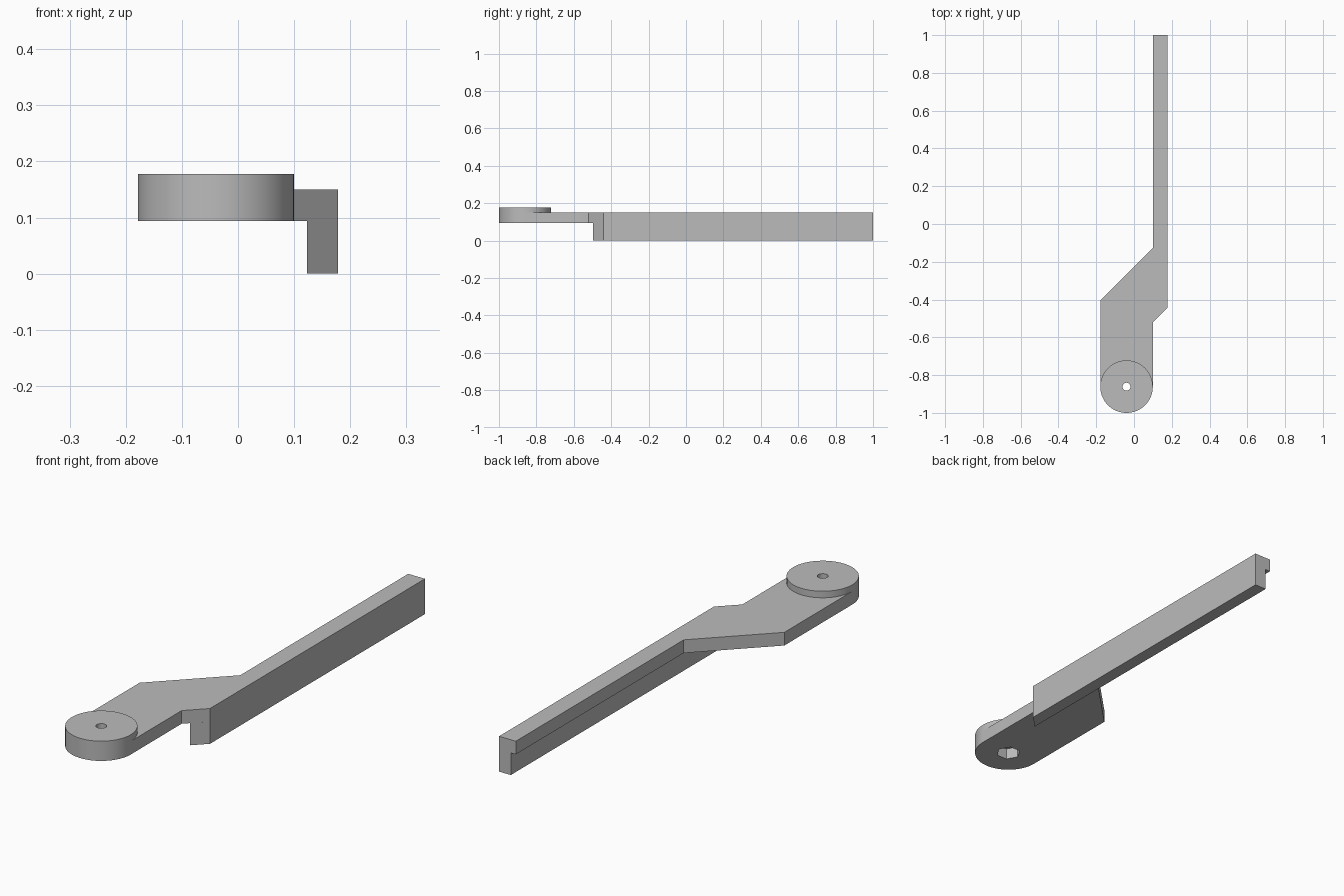
import bpy
import bmesh
from math import cos, sin, pi, radians

if "Cube" in bpy.data.objects:
    bpy.data.objects.remove(bpy.data.objects["Cube"], do_unlink=True)

GREY = (0.5, 0.5, 0.5, 1.0)
grey = bpy.data.materials.new("plain grey")
grey.use_nodes = True
grey.diffuse_color = GREY
grey.node_tree.nodes["Principled BSDF"].inputs["Base Color"].default_value = GREY

# Main dimensions
HUB_X, HUB_Y, HUB_R = -0.0395, -0.861, 0.139
LEFT, RIGHT = HUB_X - HUB_R, HUB_X + HUB_R
EDGE = 0.178
BLADE_IN = 0.123
ARM_Z, TOP_Z, HUB_Z = 0.094, 0.15, 0.178


def arc(radius, start, end, steps):
    """Points on an arc around the hub centre."""
    angles = [start + (end - start) * i / steps for i in range(steps + 1)]
    return [(HUB_X + radius * cos(a), HUB_Y + radius * sin(a)) for a in angles]


def prism(name, outline, z0, z1):
    """Extrude a flat outline from z0 up to z1."""
    bm = bmesh.new()
    base = bm.faces.new([bm.verts.new((x, y, z0)) for x, y in outline])
    grown = bmesh.ops.extrude_face_region(bm, geom=[base])
    verts = [v for v in grown["geom"] if isinstance(v, bmesh.types.BMVert)]
    bmesh.ops.translate(bm, verts=verts, vec=(0, 0, z1 - z0))
    bmesh.ops.recalc_face_normals(bm, faces=bm.faces)
    mesh = bpy.data.meshes.new(name)
    bm.to_mesh(mesh)
    bm.free()
    mesh.materials.append(grey)
    obj = bpy.data.objects.new(name, mesh)
    bpy.context.collection.objects.link(obj)
    return obj


def activate(obj):
    bpy.ops.object.select_all(action="DESELECT")
    obj.select_set(True)
    bpy.context.view_layer.objects.active = obj


def cut(obj, cutter):
    mod = obj.modifiers.new("cut", "BOOLEAN")
    mod.operation = "DIFFERENCE"
    mod.solver = "EXACT"
    mod.object = cutter
    activate(obj)
    bpy.ops.object.modifier_apply(modifier=mod.name)


# Cranked arm: rounded front end, angled shoulder, long top strip
arm = prism("arm", arc(HUB_R, -pi, 0, 48) + [
    (RIGHT, -0.52), (EDGE, -0.442), (EDGE, 1.0),
    (RIGHT, 1.0), (RIGHT, -0.127), (LEFT, -0.405)], ARM_Z, TOP_Z)

# Blade hanging below the strip, with its front cut along the shoulder
blade = prism("blade", [
    (BLADE_IN, -0.497), (EDGE, -0.442), (EDGE, 1.0), (BLADE_IN, 1.0)], 0, ARM_Z)

# Raised round hub on the front end
hub = prism("hub_disc", arc(HUB_R, 0, 2 * pi, 96)[:-1], TOP_Z, HUB_Z)

# Bolt bore through the hub and hexagonal nut pocket from below
bore = prism("bore_cutter", arc(0.021, 0, 2 * pi, 24)[:-1], 0, 0.3)
pocket = prism("pocket_cutter", arc(0.05, 0, 2 * pi, 6)[:-1], 0, 0.142)
cut(arm, pocket)
cut(arm, bore)
cut(hub, bore)
for helper in (bore, pocket):
    bpy.data.objects.remove(helper, do_unlink=True)

# Smooth the round walls, keep the edges crisp
for obj in (arm, hub):
    activate(obj)
    bpy.ops.object.shade_smooth_by_angle(angle=radians(30))
